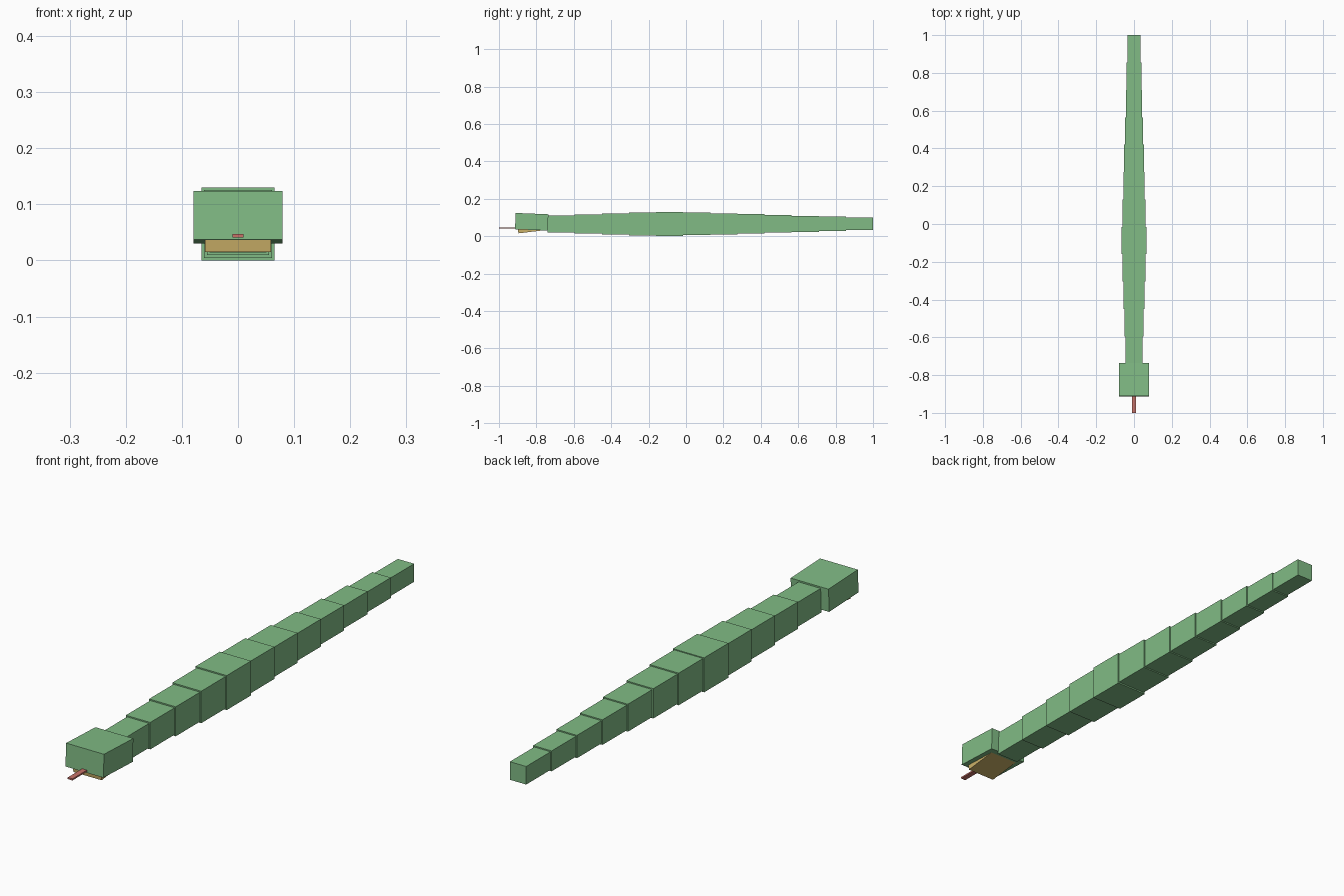
import bpy
import bmesh
from mathutils import Matrix

if "Cube" in bpy.data.objects:
    bpy.data.objects.remove(bpy.data.objects["Cube"])


def material(name, rgb):
    m = bpy.data.materials.new(name)
    m.diffuse_color = (*rgb, 1)
    m.use_nodes = True
    m.node_tree.nodes["Principled BSDF"].inputs["Base Color"].default_value = m.diffuse_color
    return m


green = material("green", (0.22, 0.50, 0.235))
yellow = material("yellow", (0.60, 0.44, 0.14))
red = material("red", (0.58, 0.17, 0.14))


def box(name, size, loc, mat, tilt=0.0):
    """Flat-faced box, optionally tilted about the x axis."""
    bm = bmesh.new()
    bmesh.ops.create_cube(bm, size=1.0, matrix=Matrix.Diagonal((*size, 1)))
    mesh = bpy.data.meshes.new(name)
    bm.to_mesh(mesh)
    bm.free()
    mesh.materials.append(mat)
    ob = bpy.data.objects.new(name, mesh)
    ob.location = loc
    ob.rotation_euler.x = tilt
    bpy.context.collection.objects.link(ob)
    return ob


# Body: twelve square segments, thickest at the fifth, tapering to the tail
COUNT, STEP, START, MID = 12, 0.145, -0.74, 4
NECK, BELLY, TAIL = 0.092, 0.130, 0.068
for i in range(COUNT):
    if i <= MID:
        w = NECK + (BELLY - NECK) * i / MID
    else:
        w = BELLY + (TAIL - BELLY) * (i - MID) / (COUNT - 1 - MID)
    box(f"body_segment_{i + 1}", (w, STEP, w),
        (0, START + STEP * (i + 0.5), 0.065 + 0.001 * (i > MID)), green)

# Head tipped slightly up, lower jaw hanging open
box("head", (0.158, 0.175, 0.087), (0, -0.825, 0.077), green, -0.04)
box("lower_jaw", (0.118, 0.14, 0.026), (0, -0.828, 0.0363), yellow, 0.12)

# Tongue
box("tongue", (0.02, 0.13, 0.006), (0, -0.935, 0.044), red)
